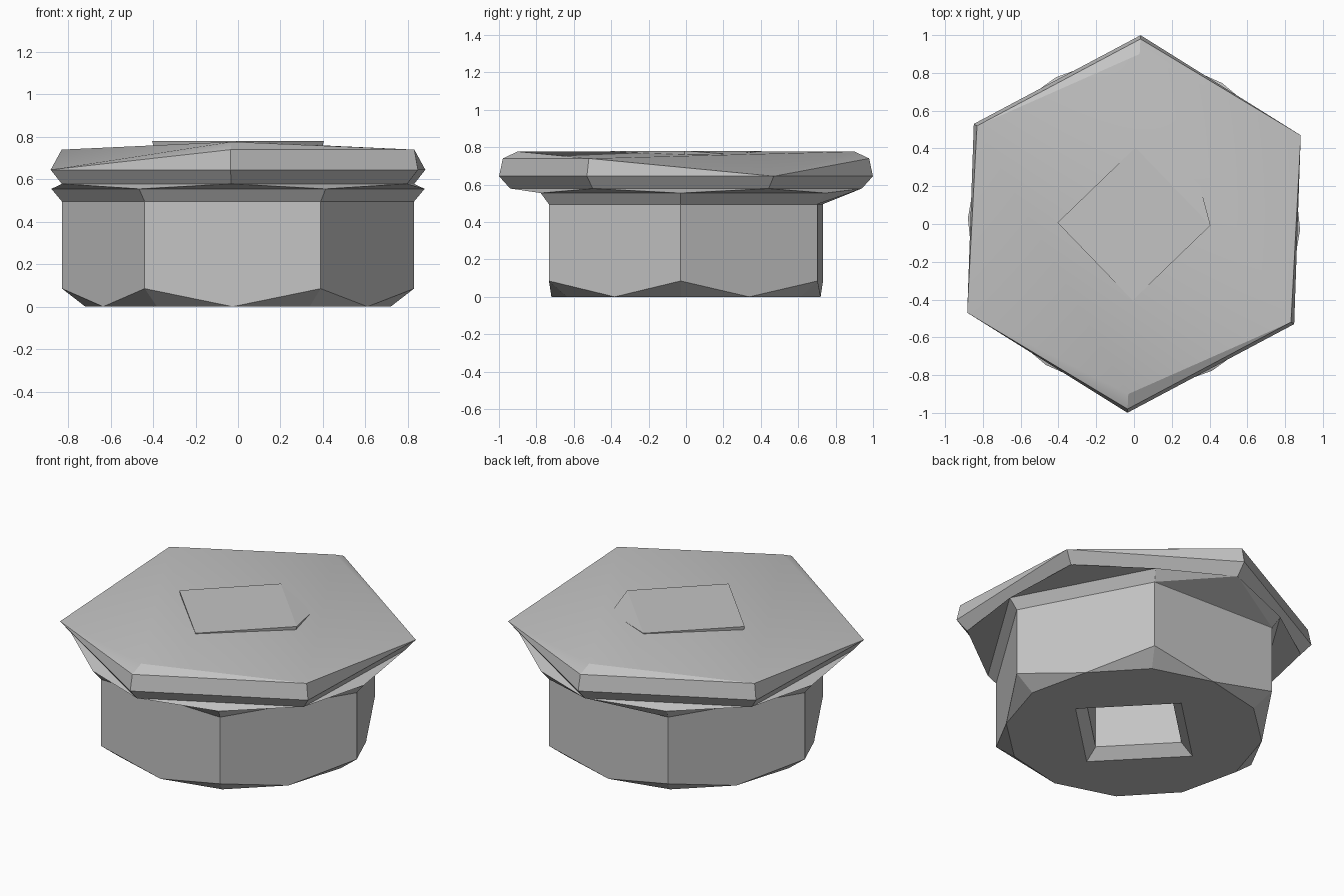
import bpy
import bmesh
from math import cos, sin, radians

cube = bpy.data.objects.get("Cube")
if cube:
    bpy.data.objects.remove(cube, do_unlink=True)

steel = bpy.data.materials.new("grey_steel")
steel.use_nodes = True
grey = (0.55, 0.55, 0.55, 1)
steel.diffuse_color = grey
steel.node_tree.nodes["Principled BSDF"].inputs["Base Color"].default_value = grey


def ring(radius, z, start, sides=6, keep=None):
    """Corners of a regular polygon; keep picks some of them."""
    picks = keep if keep is not None else range(sides)
    angles = [radians(start + 360 * i / sides) for i in picks]
    return [(radius * cos(a), radius * sin(a), z) for a in angles]


def hull(name, points):
    """Convex solid around a set of points."""
    bm = bmesh.new()
    for p in points:
        bm.verts.new(p)
    res = bmesh.ops.convex_hull(bm, input=bm.verts[:])
    spare = {g for key in ("geom_interior", "geom_unused") for g in res[key]
             if isinstance(g, bmesh.types.BMVert)}
    bmesh.ops.delete(bm, geom=list(spare), context='VERTS')
    bmesh.ops.dissolve_limit(bm, angle_limit=radians(1),
                             verts=bm.verts[:], edges=bm.edges[:])
    bmesh.ops.recalc_face_normals(bm, faces=bm.faces[:])
    mesh = bpy.data.meshes.new(name)
    bm.to_mesh(mesh)
    bm.free()
    mesh.materials.append(steel)
    obj = bpy.data.objects.new(name, mesh)
    bpy.context.collection.objects.link(obj)
    return obj


def cut(target, cutter):
    """Subtract a helper solid and remove it."""
    cutter.hide_render = True
    mod = target.modifiers.new("socket", 'BOOLEAN')
    mod.operation = 'DIFFERENCE'
    mod.solver = 'EXACT'
    mod.object = cutter
    bpy.context.view_layer.objects.active = target
    bpy.ops.object.modifier_apply(modifier=mod.name)
    bpy.data.objects.remove(cutter, do_unlink=True)


NUT, CAP, SQUARE = -2, 28, -1

# Hexagonal body with corners chamfered to a round foot
body = hull("hex_body", ring(0.83, 0.497, NUT) + ring(0.83, 0.085, NUT)
            + ring(0.72, 0, NUT, 12))

# Square socket in the underside, with a chamfered mouth
cut(body, hull("socket_mouth", ring(0.433, -0.01, SQUARE, 4)
               + ring(0.34, 0.06, SQUARE, 4)))
cut(body, hull("socket_hole", ring(0.34, 0.05, SQUARE, 4)
               + ring(0.34, 0.45, SQUARE, 4)))

# Flared collar and the transition to the head
hull("flared_collar", ring(0.83, 0.495, NUT) + ring(0.88, 0.555, NUT))
hull("head_underside", ring(0.88, 0.555, NUT) + ring(0.94, 0.579, CAP))
hull("back_gusset", ring(0.83, 0.496, NUT, keep=(1, 2))
     + ring(0.88, 0.555, NUT, keep=(1, 2)) + ring(0.94, 0.579, CAP, keep=(1,)))

# Hexagonal head: two opposite corners slope down to the rim
ridge = [(0.03, 0.9, 0.777), (-0.03, -0.9, 0.777)]
head = hull("hex_head", ring(0.94, 0.578, CAP) + ring(1.0, 0.645, CAP)
            + ring(0.98, 0.74, CAP, keep=(1, 2, 4, 5)) + ridge)

# Square end of the shaft, flush with the ridge of the head
plate = ring(0.405, 0.781, SQUARE, 4) + [(0.35, 0.2, 0.765), (0.27, 0.28, 0.765)]
hull("square_end", plate + ring(0.39, 0.72, SQUARE, 4))

# Soft shading over the shallow crown of the head
bpy.ops.object.select_all(action='DESELECT')
head.select_set(True)
bpy.context.view_layer.objects.active = head
bpy.ops.object.shade_smooth_by_angle(angle=radians(25))
